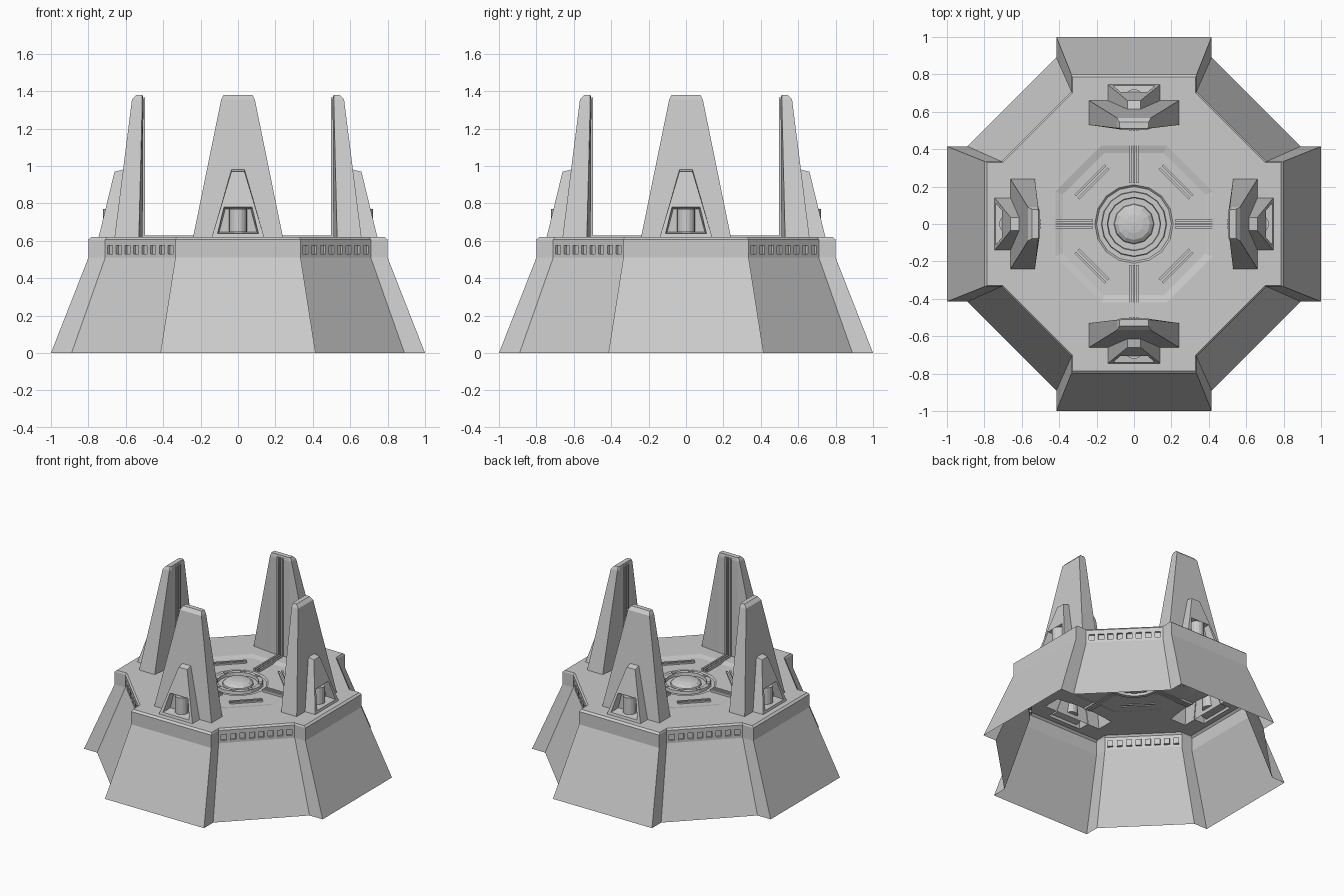
import bpy, bmesh, math
from mathutils import Vector, Matrix

if "Cube" in bpy.data.objects:
    bpy.data.objects.remove(bpy.data.objects["Cube"])


def rot(k):
    return Matrix.Rotation(k * math.pi / 2, 4, 'Z')


def finish(bm, name, copies=1, recalc=True):
    """Turn a bmesh into an object, repeating it around z in quarter turns."""
    if recalc:
        bmesh.ops.recalc_face_normals(bm, faces=bm.faces)
    src = list(bm.verts) + list(bm.edges) + list(bm.faces)
    for k in range(1, copies):
        new = bmesh.ops.duplicate(bm, geom=src)['geom']
        bmesh.ops.transform(bm, matrix=rot(k),
                            verts=[g for g in new if isinstance(g, bmesh.types.BMVert)])
    me = bpy.data.meshes.new(name)
    bm.to_mesh(me)
    bm.free()
    ob = bpy.data.objects.new(name, me)
    bpy.context.collection.objects.link(ob)
    return ob


def loft(bm, rings, cap=False, skip=lambda level, i: False):
    vs = [[bm.verts.new(p) for p in r] for r in rings]
    n = len(rings[0])
    for l in range(len(vs) - 1):
        for i in range(n):
            if not skip(l, i):
                j = (i + 1) % n
                bm.faces.new((vs[l][i], vs[l][j], vs[l + 1][j], vs[l + 1][i]))
    if cap:
        bm.faces.new(vs[-1])


def box(bm, center, size, angle=0):
    m = (Matrix.Rotation(angle, 4, 'Z') @ Matrix.Translation(center)
         @ Matrix.Diagonal((*size, 1)))
    bmesh.ops.create_cube(bm, size=1, matrix=m)


def circle(r, z, n, phase=0.0):
    return [(r * math.cos(phase + i * math.tau / n), r * math.sin(phase + i * math.tau / n), z)
            for i in range(n)]


def sheet(name, loops):
    """Flat upward-facing face bounded by the first loop, with the others as holes."""
    bm = bmesh.new()
    for pts in loops:
        vs = [bm.verts.new(p) for p in pts]
        for i, v in enumerate(vs):
            bm.edges.new((v, vs[(i + 1) % len(vs)]))
    bmesh.ops.triangle_fill(bm, use_beauty=True, edges=bm.edges[:], normal=(0, 0, 1))
    for f in bm.faces:
        f.normal_update()
        if f.normal.z < 0:
            f.normal_flip()
    return finish(bm, name, recalc=False)


TOP = 0.62


# Sloped base wall, open underneath
def outline(a, b, c, z):
    quarter = [(-c, -a, z), (c, -a, z), (c, -b, z), (b, -c, z)]
    return [tuple(rot(k) @ Vector(p)) for k in range(4) for p in quarter]


top_rim = outline(0.785, 0.70, 0.33, TOP)
bm = bmesh.new()
loft(bm, [outline(1, 0.89, 0.415, 0), outline(0.8, 0.71, 0.335, 0.51),
          outline(0.8, 0.71, 0.335, 0.607), top_rim],
     skip=lambda l, i: l == 1 and i % 4 == 2)
finish(bm, "base_wall")

# Diagonal bands with a row of eight recessed windows
bm = bmesh.new()
p0, p1 = Vector((0.335, -0.71, 0)), Vector((0.71, -0.335, 0))
cuts = [0.0]
for i in range(8):
    mid = 0.07 + i * 0.86 / 7
    cuts += [mid - 0.036, mid + 0.036]
cuts.append(1.0)
grid = [[bm.verts.new(p0.lerp(p1, u) + Vector((0, 0, z))) for u in cuts]
        for z in (0.51, 0.53, 0.575, 0.607)]
panes = []
for r in range(3):
    for c in range(len(cuts) - 1):
        f = bm.faces.new((grid[r][c], grid[r][c + 1], grid[r + 1][c + 1], grid[r + 1][c]))
        if r == 1 and c % 2 == 1:
            panes.append(f)
for f in bmesh.ops.extrude_discrete_faces(bm, faces=panes)['faces']:
    bmesh.ops.translate(bm, verts=f.verts, vec=Vector((-0.011, 0.011, 0)))
finish(bm, "window_band", 4, recalc=False)

# Deck with openings below the hollow towers
foot = [(-0.08, 0.51), (-0.24, 0.53), (-0.24, 0.66), (-0.14, 0.66), (-0.14, 0.745)]
foot += [(-x, r) for x, r in reversed(foot)]
oct_r = 1 / math.cos(math.pi / 8)
oct_out = circle(0.42 * oct_r, TOP, 8, math.pi / 8)
oct_in = circle(0.38 * oct_r, TOP - 0.01, 8, math.pi / 8)
sheet("deck", [top_rim, oct_out] +
      [[tuple(rot(k) @ Vector((x, -r, TOP))) for x, r in foot] for k in range(4)])
bm = bmesh.new()
loft(bm, [oct_out, oct_in])
finish(bm, "deck_step")
sheet("inner_deck", [oct_in, circle(0.21, TOP - 0.01, 16)])

# Central socket ring and faceted dome
bm = bmesh.new()
loft(bm, [circle(r, z, 16) for r, z in
          [(0.21, 0.61), (0.20, 0.60), (0.175, 0.60), (0.172, 0.622), (0.143, 0.622),
           (0.14, 0.60), (0.10, 0.60)]])
finish(bm, "center_socket")
bm = bmesh.new()
loft(bm, [circle(r, z, 12) for r, z in
          [(0.108, 0.60), (0.105, 0.612), (0.085, 0.628), (0.05, 0.637), (0.012, 0.64)]], cap=True)
finish(bm, "center_dome")
bm = bmesh.new()
for i in range(8):
    box(bm, (0.157, 0, 0.622), (0.022, 0.03, 0.01), (i + 0.5) * math.tau / 8)
finish(bm, "socket_studs")

# Triple ribs on the deck and up the inner tower faces, plus diagonal ribs
bm = bmesh.new()
for t in (-0.019, 0, 0.019):
    box(bm, (t, -0.36, 0.617), (0.012, 0.28, 0.022))
    box(bm, (t, -0.504, 0.99), (0.012, 0.014, 0.75))
for t in (-0.012, 0.012):
    box(bm, (0.318 + t, 0, 0.613), (0.012, 0.23, 0.016), math.pi / 4)
finish(bm, "deck_ribs", 4)


# Towers: folded inner face, sloping sides, chamfered top
def tower_ring(z, *half):
    left = [(-x, -r, z) for x, r in half]
    return left + [(x, -r, z) for x, r in reversed(half)]


bm = bmesh.new()
loft(bm, [tower_ring(TOP, (0.08, 0.51), (0.24, 0.53), (0.24, 0.66)),
          tower_ring(1.355, (0.075, 0.506), (0.09, 0.512), (0.09, 0.567)),
          tower_ring(1.38, (0.065, 0.51), (0.078, 0.515), (0.078, 0.545))], cap=True)
finish(bm, "tower", 4)


# Buttress on each tower with a recessed lamp niche
def trapezoid(w0, z0, r0, w1, z1, r1):
    return [(-w0, -r0, z0), (w0, -r0, z0), (w1, -r1, z1), (-w1, -r1, z1)]


def face_r(z):
    return 0.745 - 0.243 * (z - TOP)


bm = bmesh.new()
front = trapezoid(0.14, TOP, 0.745, 0.035, 0.97, 0.66)
rear = trapezoid(0.14, TOP, 0.655, 0.035, 0.982, 0.608)
loft(bm, [rear, front,
          trapezoid(0.11, 0.638, face_r(0.638), 0.075, 0.78, face_r(0.78)),
          trapezoid(0.10, 0.648, 0.668, 0.068, 0.77, 0.668)],
     cap=True, skip=lambda l, i: l == 0 and i == 0)
finish(bm, "buttress", 4)

# Niche lamps
bm = bmesh.new()
bmesh.ops.create_cone(bm, cap_ends=True, segments=16, radius1=0.048, radius2=0.048, depth=0.125,
                      matrix=Matrix.Translation((0, -0.673, 0.709)))
finish(bm, "lamp", 4)
